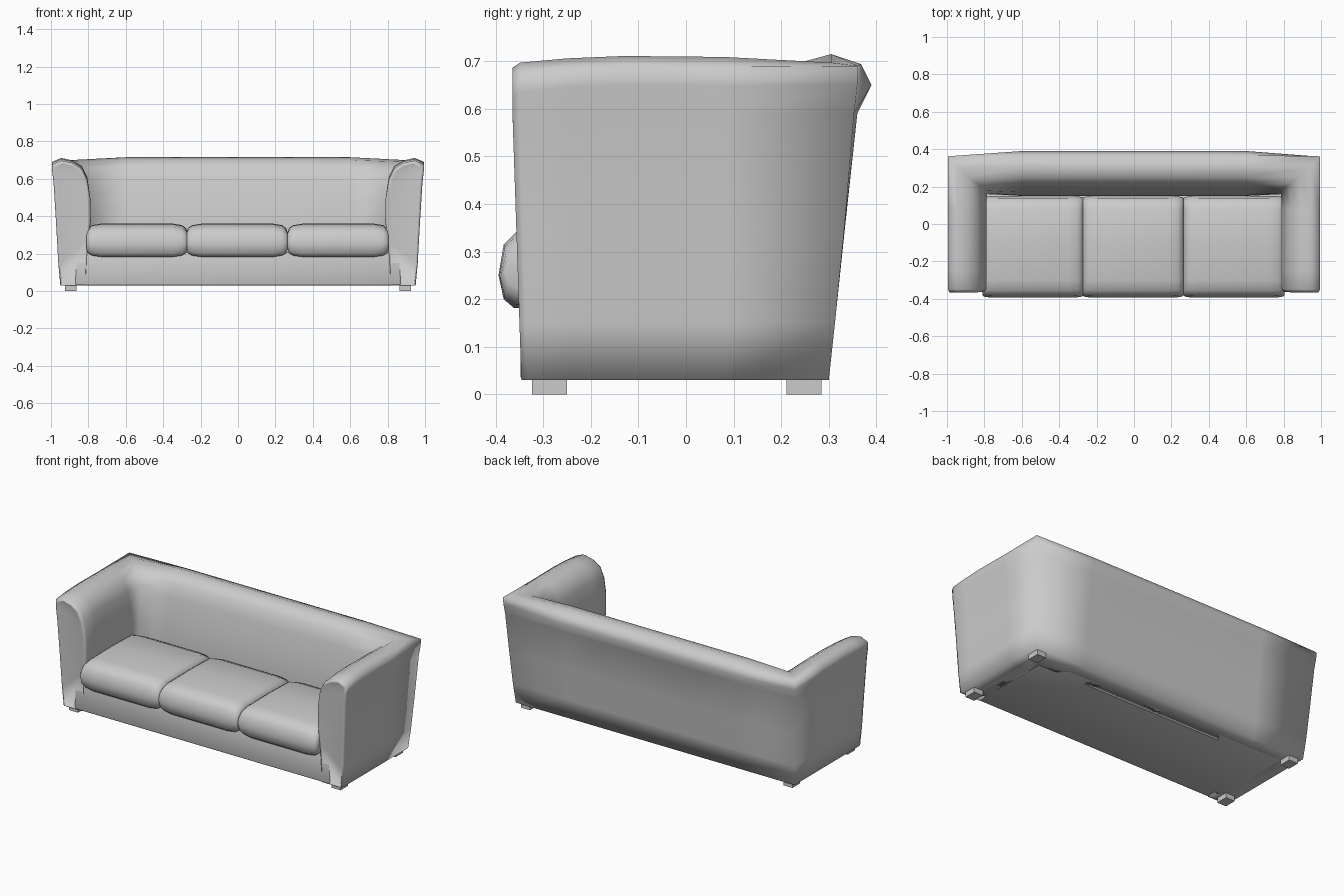
import bpy, bmesh
from mathutils import Vector

if "Cube" in bpy.data.objects:
    bpy.data.objects.remove(bpy.data.objects["Cube"])

# Matching cross-sections, listed from outer bottom over the roll to inner bottom
ARM = [(.95, .03), (.961, .15), (.972, .35), (.986, .59), (.993, .65), (.995, .69),
       (.945, .711), (.885, .698), (.835, .668), (.806, .61), (.79, .5), (.787, .38),
       (.80, .26), (.81, .03)]
BACK = [(.30, .03), (.313, .15), (.334, .35), (.36, .59), (.39, .65), (.368, .694),
        (.305, .715), (.25, .70), (.213, .662), (.193, .59), (.17, .48), (.152, .36),
        (.15, .26), (.16, .03)]
CORNER_Y = [.30, .313, .333, .353, .36, .362, .305, .25, .215, .195, .178, .165, .16, .16]
CORNER_Z = [.03, .15, .35, .59, .65, .69, .697, .69, .662, .60, .49, .37, .26, .03]


def front_y(z):
    return -.345 - .02 * min(z / .6, 1)


def arm_ring(y=None, drop=0, inset=1, front=0):
    ring = []
    for x, z in ARM:
        if z > .55:
            z -= drop
        ring.append(Vector((.89 + (x - .89) * inset, front_y(z) + front if y is None else y, z)))
    return ring


def flip(ring):
    return [Vector((-p.x, p.y, p.z)) for p in ring]


def make_object(name, bm):
    bmesh.ops.recalc_face_normals(bm, faces=bm.faces[:])
    mesh = bpy.data.meshes.new(name)
    bm.to_mesh(mesh)
    bm.free()
    ob = bpy.data.objects.new(name, mesh)
    bpy.context.collection.objects.link(ob)
    return ob


# Arms and back: one mitred U-shaped loft
half = [arm_ring(drop=.03, inset=.82, front=.002), arm_ring(drop=.025, inset=.92),
        arm_ring(drop=.014, front=.016), arm_ring(-.25, .005), arm_ring(-.13), arm_ring(.08, .002),
        [Vector((a[0], y, z)) for a, y, z in zip(ARM, CORNER_Y, CORNER_Z)],
        [Vector((.6, y, z)) for y, z in BACK]]
middle = [[Vector((x, y, z)) for y, z in BACK] for x in (.3, 0, -.3)]
rings = half + middle + [flip(r) for r in reversed(half)]
bm = bmesh.new()
loops = [[bm.verts.new(p) for p in r] for r in rings]
n = len(ARM)
for a, b in zip(loops, loops[1:]):
    for i in range(n):
        j = (i + 1) % n
        bm.faces.new((a[i], a[j], b[j], b[i]))
for end in (loops[0], loops[-1]):
    for i in range(n // 2 - 1):
        bm.faces.new((end[i], end[i + 1], end[n - 2 - i], end[n - 1 - i]))
shell = make_object("arms_and_back", bm)
for p in shell.data.polygons:
    p.use_smooth = True


def box(name, lo, hi, bevel=0, segments=3):
    bm = bmesh.new()
    bmesh.ops.create_cube(bm, size=1)
    for v in bm.verts:
        v.co = Vector([l + (c + .5) * (h - l) for l, h, c in zip(lo, hi, v.co)])
    ob = make_object(name, bm)
    if bevel:
        m = ob.modifiers.new("rounding", 'BEVEL')
        m.width, m.segments = bevel, segments
        for p in ob.data.polygons:
            p.use_smooth = True
    return ob


# Seat base between the arms
box("seat_base", (-.87, -.348, .03), (.87, .22, .205), .008, 2)


# Seat cushions: rounded cross-section lofted across, pinched at the ends
SIDE = [(-.362, .182), (-.383, .2), (-.394, .25), (-.383, .315), (-.355, .343), (-.30, .357),
        (-.10, .36), (.08, .355), (.135, .33), (.15, .27), (.14, .2), (.10, .182)]


def cushion(name, x0, x1):
    cy, cz = -.12, .265
    bm = bmesh.new()
    loops = []
    stations = ((0, .09), (.008, .045), (.03, .016), (.08, 0))
    steps = [(x0 + d, s) for d, s in stations] + [(x1 - d, s) for d, s in reversed(stations)]
    for x, s in steps:
        ring = []
        for y, z in SIDE:
            # shrink the ends by a set distance in depth and height
            fy, fz = 1 - s * .5, 1 - s * 5.5
            ring.append(bm.verts.new((x, cy + (y - cy) * fy, cz + (z - cz) * fz)))
        loops.append(ring)
    k = len(SIDE)
    for a, b in zip(loops, loops[1:]):
        for i in range(k):
            bm.faces.new((a[i], a[(i + 1) % k], b[(i + 1) % k], b[i]))
    bm.faces.new(loops[0])
    bm.faces.new(loops[-1])
    ob = make_object(name, bm)
    for p in ob.data.polygons:
        p.use_smooth = True


for label, x0, x1 in (("left", -.81, -.27), ("middle", -.275, .265), ("right", .265, .805)):
    cushion("seat_cushion_" + label, x0, x1)

# Feet
for side, sx in (("left", -.895), ("right", .895)):
    for place, y in (("front", -.287), ("back", .248)):
        box(f"{place}_{side}_foot", (sx - .031, y - .037, 0), (sx + .031, y + .037, .034))
